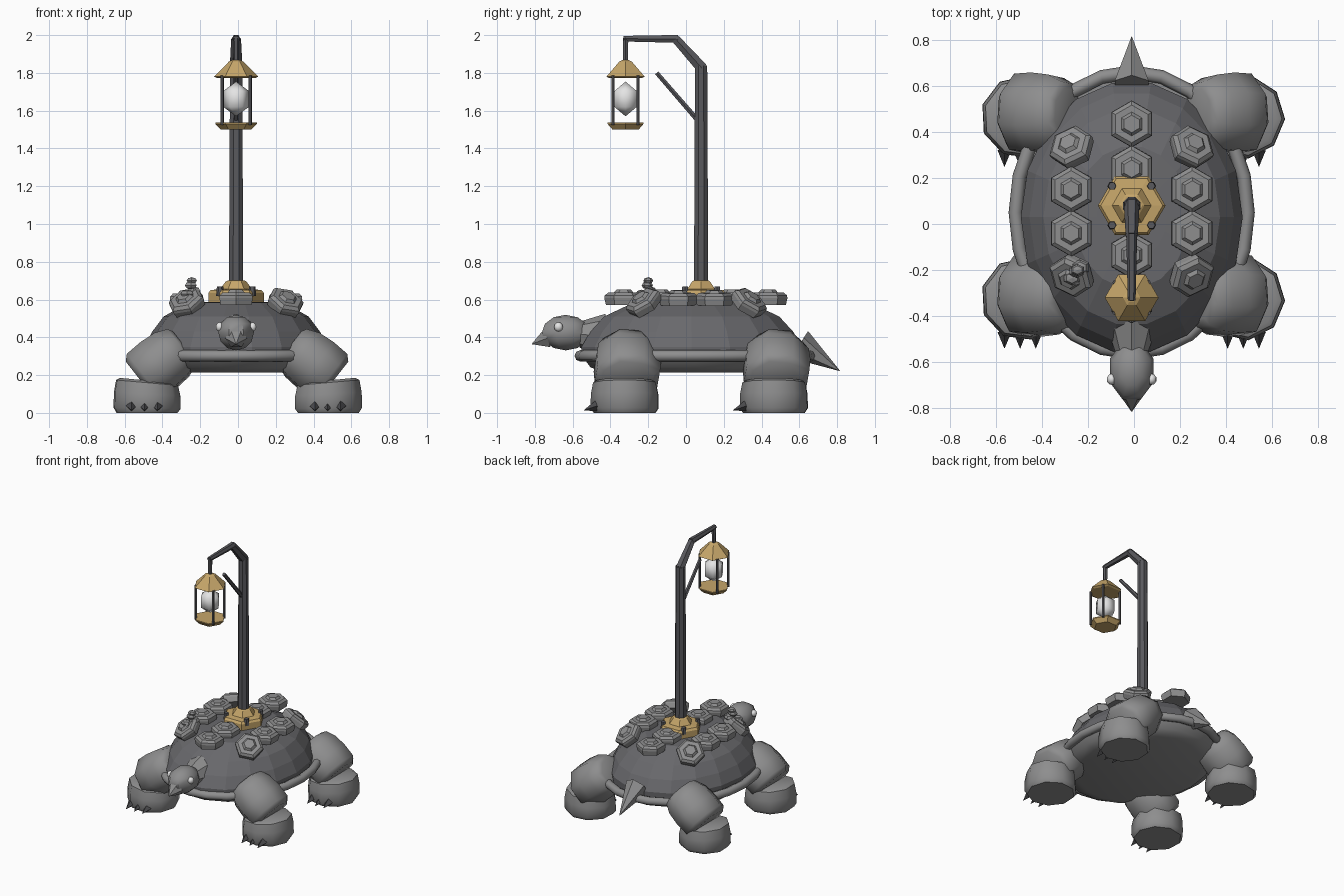
import bpy, bmesh, math
from mathutils import Vector, Euler

if "Cube" in bpy.data.objects:
    bpy.data.objects.remove(bpy.data.objects["Cube"])

CX = -0.01  # centre line of body and lamp


def mat(name, r, g, b):
    m = bpy.data.materials.new(name)
    m.diffuse_color = (r, g, b, 1)
    m.use_nodes = True
    m.node_tree.nodes["Principled BSDF"].inputs["Base Color"].default_value = m.diffuse_color
    return m


SKIN = mat("stone_grey", 0.27, 0.27, 0.272)
SHELL = mat("shell_grey", 0.14, 0.14, 0.15)
IRON = mat("dark_iron", 0.1, 0.1, 0.11)
GOLD = mat("brass", 0.57, 0.385, 0.145)
GLOW = mat("pale_glass", 0.78, 0.78, 0.78)
CLAW = mat("claw_dark", 0.07, 0.07, 0.075)


def lathe(name, profile, sides, material, loc=(0, 0, 0), rot=None, sx=1, sy=1,
          start=0.0, smooth=None):
    """Stack of rings from (radius, height) pairs; radius 0 makes a tip."""
    bm = bmesh.new()
    rings = []
    for r, z in profile:
        if r == 0:
            rings.append([bm.verts.new((0, 0, z))])
        else:
            rings.append([bm.verts.new((r * sx * math.cos(start + math.tau * i / sides),
                                        r * sy * math.sin(start + math.tau * i / sides), z))
                          for i in range(sides)])
    for a, b in zip(rings, rings[1:]):
        for i in range(sides):
            j = (i + 1) % sides
            if len(a) == 1:
                bm.faces.new((a[0], b[j], b[i]))
            elif len(b) == 1:
                bm.faces.new((a[i], a[j], b[0]))
            else:
                bm.faces.new((a[i], a[j], b[j], b[i]))
    if len(rings[0]) > 1:
        bm.faces.new(rings[0][::-1])
    if len(rings[-1]) > 1:
        bm.faces.new(rings[-1])
    bmesh.ops.recalc_face_normals(bm, faces=bm.faces)
    me = bpy.data.meshes.new(name)
    bm.to_mesh(me)
    bm.free()
    me.materials.append(material)
    ob = bpy.data.objects.new(name, me)
    bpy.context.collection.objects.link(ob)
    ob.location = loc
    if rot is not None:
        ob.rotation_euler = rot
    if smooth:
        bpy.ops.object.select_all(action='DESELECT')
        ob.select_set(True)
        bpy.context.view_layer.objects.active = ob
        bpy.ops.object.shade_smooth_by_angle(angle=math.radians(smooth))
    return ob


def rod(name, a, b, ra, rb, material, sides=6, start=0.0, smooth=None):
    """Tapered bar between two points."""
    a, b = Vector(a), Vector(b)
    d = b - a
    prof = [(ra, 0), (rb, d.length)]
    return lathe(name, prof, sides, material, a, d.to_track_quat('Z', 'Y').to_euler(),
                 start=start, smooth=smooth)


def ball(name, c, r, material, sides=8, rows=6, smooth=50):
    prof = [(0, -r[2])]
    for i in range(1, rows):
        t = math.pi * i / rows
        prof.append((math.sin(t), -r[2] * math.cos(t)))
    prof.append((0, r[2]))
    return lathe(name, prof, sides, material, c, None, r[0], r[1], math.pi / sides, smooth)


# Shell, belly and rim
lathe("shell", [(0.95, 0.29), (0.955, 0.35), (0.88, 0.43), (0.76, 0.51), (0.5, 0.585), (0.3, 0.588)],
      18, SHELL, (CX, 0.03, 0), sx=0.505, sy=0.62)
lathe("belly", [(0.8, 0.215), (0.93, 0.24), (1, 0.295)], 18, SKIN, (CX, 0.045, 0),
      sx=0.5, sy=0.6, smooth=40)
bpy.ops.mesh.primitive_torus_add(major_segments=24, minor_segments=8, major_radius=1,
                                 minor_radius=0.03, location=(CX, 0.05, 0.302))
rim = bpy.context.object
rim.name = "shell_rim"
for v in rim.data.vertices:  # stretch the ring to an oval, keeping its thickness
    a = math.atan2(v.co.y, v.co.x)
    off = math.hypot(v.co.x, v.co.y) - 1
    v.co.x = math.cos(a) * (0.505 + off)
    v.co.y = math.sin(a) * (0.61 + off)
rim.data.materials.append(SKIN)
bpy.ops.object.shade_smooth_by_angle(angle=math.radians(50))

# Head, beak, neck, eyes and tail
ball("head", (CX, -0.637, 0.425), (0.102, 0.137, 0.094), SKIN)
rod("neck", (CX, -0.56, 0.415), (CX, -0.43, 0.41), 0.07, 0.115, SKIN, 8, smooth=40)
rod("beak", (CX, -0.735, 0.395), (CX, -0.815, 0.365), 0.058, 0.002, SKIN, 6)
for s in (-1, 1):
    ball("eye", (CX + s * 0.087, -0.675, 0.455), (0.022, 0.025, 0.025), GLOW)
rod("tail", (CX, 0.6, 0.362), (CX, 0.815, 0.222), 0.085, 0.001, SKIN, 6, math.pi / 6, 40)

# Legs with feet and claws
for side in (-1, 1):
    for name, y in (("front", -0.325), ("rear", 0.465)):
        lathe(name + "_leg", [(0.8, -0.145), (0.99, -0.115), (1.02, -0.02), (0.97, 0.07),
                              (0.8, 0.135), (0.62, 0.15)], 8, SKIN,
              (side * 0.4 + CX / 2, y + 0.015, 0.265), Euler((0, -side * math.radians(52), 0)),
              0.158, 0.182, math.pi / 8 + side * 0.12, 50)
        foot = lathe(name + "_foot", [(0.165, 0), (0.182, 0.025), (0.18, 0.1), (0.168, 0.16),
                                      (0.145, 0.172)], 9, SKIN, (side * 0.48 + CX / 2, y, 0),
                     start=math.pi / 9 + side * 0.3, smooth=50)
        for v in foot.data.vertices:  # the top of the foot rises outwards
            v.co.z += 0.55 * v.co.z * v.co.x * side
        for dx in (-0.068, 0, 0.068):
            x = side * 0.485 + CX + dx
            rod(name + "_claw", (x, y - 0.145, 0.037), (x, y - 0.215, 0.014),
                0.03, 0.001, CLAW, 4)


# Hexagonal plates over the back
def plate(x, y, z, rx=0, ry=0):
    lathe("shell_plate", [(0.094, -0.035), (0.102, 0.0), (0.1, 0.015), (0.082, 0.03),
                          (0.052, 0.03), (0.038, 0.045)], 6, SKIN, (x, y, z),
          Euler((rx, ry, 0)), start=math.pi / 6)


for y in (0.435, 0.24, -0.135, -0.33):
    plate(CX, y, 0.607)
for s in (-1, 1):
    for y in (0.15, -0.04):
        plate(CX + s * 0.262, y, 0.605, 0, s * 0.04)
    for y, t in ((0.335, -1), (-0.225, 1)):
        plate(CX + s * 0.262, y, 0.587, t * 0.55, s * 0.45)

# Small pebble stack on one plate
for x, y, z, r in ((-0.27, -0.235, 0.63, 0.032), (-0.235, -0.19, 0.645, 0.035),
                   (-0.25, -0.205, 0.675, 0.03), (-0.245, -0.2, 0.7, 0.026)):
    ball("pebble", (x, y, z), (r * 1.2, r, r * 0.7), SKIN, 6, 4, None)

# Lamp post base with bolts
PY = 0.08
lathe("post_base", [(0.147, 0.575), (0.147, 0.635), (0.135, 0.65), (0.085, 0.655),
                    (0.055, 0.695), (0.046, 0.7)], 6, GOLD, (CX, PY, 0))
for sx in (-1, 1):
    for sy in (-1, 1):
        rod("base_bolt", (CX + sx * 0.085, PY + sy * 0.085, 0.62),
            (CX + sx * 0.085, PY + sy * 0.085, 0.668), 0.021, 0.017, IRON)

# Post, bent arm, hanger and brace
rod("post", (CX, PY, 0.66), (CX, PY, 1.84), 0.041, 0.035, IRON, 8, math.pi / 8)
rod("arm_bend", (CX, PY + 0.005, 1.825), (CX, -0.055, 1.98), 0.034, 0.026, IRON)
rod("arm", (CX, -0.042, 1.98), (CX, -0.332, 1.981), 0.024, 0.017, IRON)
rod("hanger", (CX, -0.32, 1.985), (CX, -0.32, 1.85), 0.017, 0.014, IRON)
rod("brace", (CX, 0.07, 1.54), (CX, -0.155, 1.8), 0.015, 0.013, IRON)

# Lantern
LOC = (CX, -0.32, 0)
lathe("lantern_roof", [(0.1, 1.772), (0.117, 1.78), (0.038, 1.86), (0.02, 1.868)], 6, GOLD, LOC)
lathe("lantern_tray", [(0.08, 1.5), (0.11, 1.53), (0.11, 1.537)], 6, GOLD, LOC)
for sx in (-1, 1):
    for sy in (-1, 1):
        x, y = CX + sx * 0.074, LOC[1] + sy * 0.066
        rod("lantern_bar", (x, y, 1.525), (x, y, 1.785), 0.0095, 0.0095, IRON)
lathe("lantern_bulb", [(0, -0.092), (0.068, -0.042), (0.068, 0.042), (0, 0.092)], 6, GLOW,
      (CX, LOC[1], 1.662), smooth=65)
